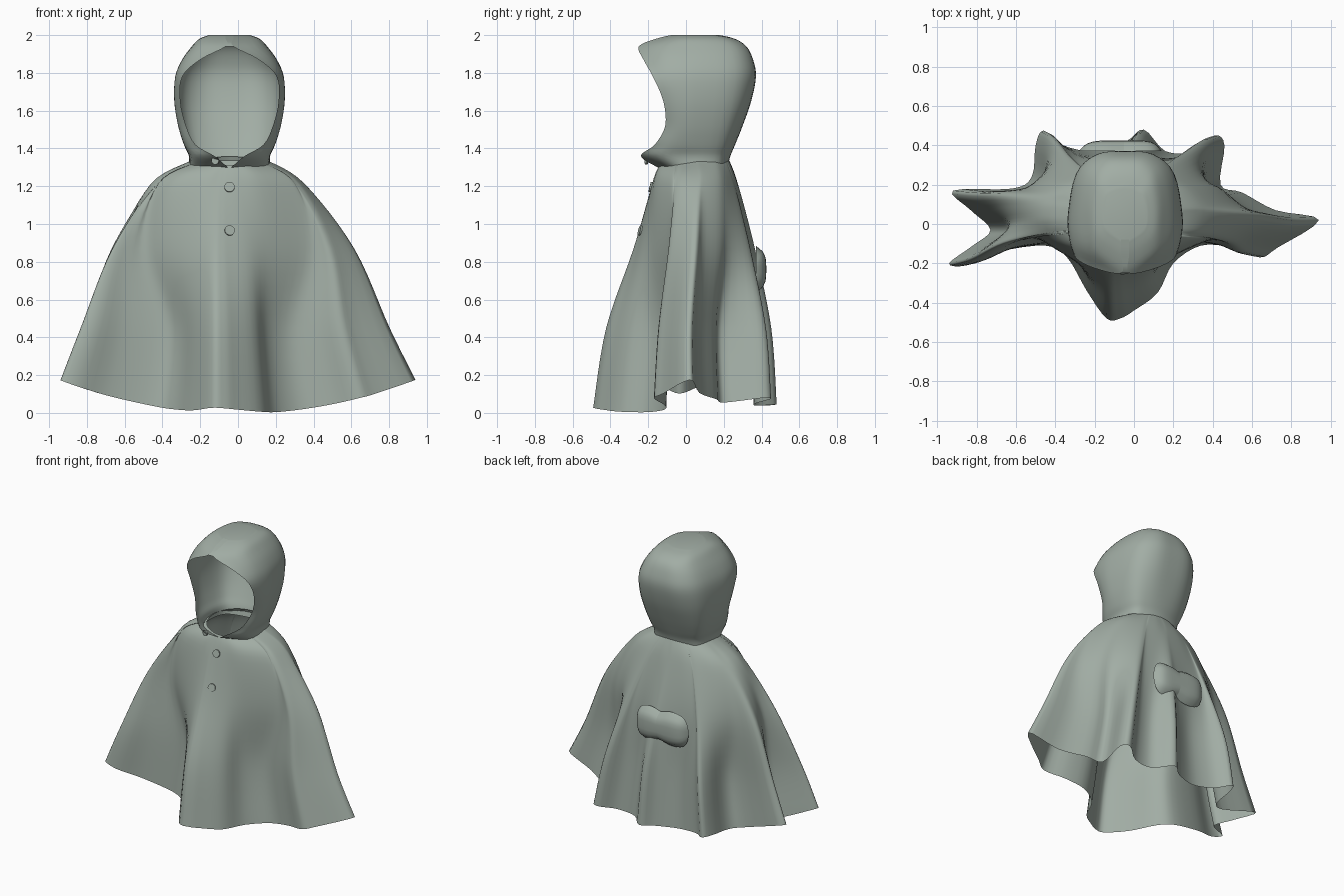
import bpy, math
from mathutils import Vector
from mathutils.bvhtree import BVHTree

if "Cube" in bpy.data.objects:
    bpy.data.objects.remove(bpy.data.objects["Cube"])

CX = -0.045  # centre line of hood and neck
cloth = bpy.data.materials.new("grey green cloth")
cloth.diffuse_color = (0.36, 0.42, 0.375, 1)
cloth.use_nodes = True
cloth.node_tree.nodes["Principled BSDF"].inputs["Base Color"].default_value = cloth.diffuse_color


def spline(pts, steps, closed=False):
    """Catmull-Rom curve through the points."""
    n, out = len(pts), []
    get = (lambda i: pts[i % n]) if closed else (lambda i: pts[max(0, min(n - 1, i))])
    for i in range(n if closed else n - 1):
        a, b, c, d = (get(i + k) for k in (-1, 0, 1, 2))
        for s in range(steps):
            t = s / steps
            out.append(0.5 * (2 * b + (c - a) * t + (2 * a - 5 * b + 4 * c - d) * t * t
                              + (3 * b - a - 3 * c + d) * t ** 3))
    if not closed:
        out.append(pts[-1].copy())
    return out


def make(name, verts, faces):
    me = bpy.data.meshes.new(name)
    me.from_pydata([tuple(v) for v in verts], [], faces)
    me.materials.append(cloth)
    me.update()
    me.shade_smooth()
    ob = bpy.data.objects.new(name, me)
    bpy.context.collection.objects.link(ob)
    return ob


def loft(name, rows, closed, cap=False):
    n = len(rows[0])
    verts = [v for r in rows for v in r]
    faces = []
    for i in range(len(rows) - 1):
        for j in range(n if closed else n - 1):
            k = (j + 1) % n
            faces.append((i * n + j, i * n + k, (i + 1) * n + k, (i + 1) * n + j))
    if cap:
        faces.append(tuple(range(len(verts) - n, len(verts))))
    return make(name, verts, faces)


# Cape: folded hem outline, blended up into shoulder and neck ellipses
hem = [(0, -.44), (.12, -.35), (.2, -.2), (.34, -.11), (.5, -.12), (.64, -.17), (.73, -.12),
       (.94, .02), (.72, .07), (.55, .16), (.44, .2), (.46, .4), (.41, .45), (.3, .37),
       (.16, .37), (.05, .48), (-.04, .42), (-.2, .37), (-.36, .4), (-.46, .475), (-.5, .4),
       (-.52, .24), (-.62, .18), (-.92, .17), (-.83, .07), (-.73, -.03), (-.82, -.11),
       (-.94, -.2), (-.85, -.21), (-.68, -.14), (-.45, -.11), (-.34, -.17), (-.24, -.34),
       (-.14, -.48), (-.07, -.48)]
angles = sorted((math.atan2(y / .45, x / .94) + math.pi / 2) % (2 * math.pi) for x, y in hem)


def ellipse(a, cx, rx, y0, y1):
    return Vector((cx + rx * math.sin(a), (y0 + y1) / 2 - (y1 - y0) / 2 * math.cos(a), 0))


columns = []
for (x, y), a in zip(hem, angles):
    neck = ellipse(a, CX, .2, -.14, .22)
    neck.z = 1.335 + .12 * (neck.y - .04)
    shoulder = ellipse(a, -.055, .41, -.18, .275)
    shoulder.z = 1.21
    fold = .48 - .16 * max(0, min(1, (y - .1) / .2))  # the back hangs smoother
    chest = ellipse(a, -.055, .65, -.245, .365) * (1 - fold) \
        + Vector((x * .70 - .02, y * (.64 if y < 0 else .76), 0)) * fold
    chest.z = .87
    knee = Vector((x * .87 - .015, y * (.86 if y < 0 else .94), .45))
    bottom = Vector((x, y, -.004 + .2 * x * x + .1 * max(0, y) + .15 * max(0, -y - .3)))
    columns.append(spline([neck, shoulder, chest, knee, bottom], 6))
rows = [spline([c[i] for c in columns], 4, True) for i in range(len(columns[0]))]
cape = loft("cape", rows, True)
for v in cape.data.vertices:
    v.co.z = max(v.co.z, 0)

# Hood: horizontal sections (height, half width, back y, edge y, half opening)
sections = [(1.30, .215, .22, -.15, .01), (1.36, .215, .235, -.24, .08), (1.42, .24, .26, -.165, .18),
            (1.52, .27, .30, -.11, .23), (1.65, .29, .345, -.12, .26), (1.78, .285, .37, -.175, .25),
            (1.87, .25, .355, -.225, .155), (1.94, .20, .32, -.25, .02), (1.98, .16, .26, -.16, .02),
            (2.0, .11, .18, -.08, .02)]
grid = []
for z, w, yb, ye, gap in sections:
    half = [(0, yb), (.5 * w, yb - .015), (.86 * w, yb * .62 + .03), (w, .05),
            (gap + (w - gap) * .82, ye + (.05 - ye) * .4), (gap, ye)]
    half = [Vector((x, y, z)) for x, y in half]
    full = [Vector((-v.x, v.y, v.z)) for v in half[:0:-1]] + half
    grid.append([v + Vector((CX, 0, 0)) for v in spline(full, 4)])
cols = [spline([r[j] for r in grid], 4) for j in range(len(grid[0]))]
rows = [[c[i] for c in cols] for i in range(len(cols[0]))]
for r in rows:
    for v in r:
        v.z = min(v.z, 2.0)
loft("hood", rows, False, cap=True)
# close the brow strip above the opening
brow = rows[-9:]
loft("hood_brow", [[r[0], r[-1]] for r in brow], False)

# Back half belt: two bulging rounded flaps meeting at the middle
for side, name, width in ((1, "back_flap_right", .19), (-1, "back_flap_left", .23)):
    rows = []
    for i in range(13):
        s = math.sin(i / 12 * math.pi / 2)
        h = (.105 + .02 * min(1, s * 3)) * math.sqrt(max(0, 1 - s ** 6))
        rows.append([Vector((-.05 + side * width * s,
                             .37 + .055 * (1 - (2 * k / 8 - 1) ** 4) * (1 - s ** 6),
                             .76 + h * (2 * k / 8 - 1))) for k in range(9)])
    loft(name, rows, False)

# Front buttons: thin discs set on the cape surface
tree = BVHTree.FromPolygons([v.co for v in cape.data.vertices],
                            [tuple(p.vertices) for p in cape.data.polygons])


def button(name, loc, normal, r):
    bpy.ops.mesh.primitive_cylinder_add(vertices=20, radius=r, depth=.012, location=loc)
    ob = bpy.context.object
    ob.name = name
    ob.rotation_euler = normal.to_track_quat('Z', 'Y').to_euler()
    ob.data.materials.append(cloth)
    bpy.ops.object.shade_smooth_by_angle()


for name, z in (("upper_button", 1.195), ("lower_button", .965)):
    hit, nor, _, _ = tree.ray_cast(Vector((CX, -2, z)), Vector((0, 1, 0)))
    if hit:
        nor = nor if nor.y < 0 else -nor
        button(name, hit + nor * .003, nor, .027)
button("chin_button", Vector((-.12, -.21, 1.335)), Vector((-.2, -1, 0)), .02)
